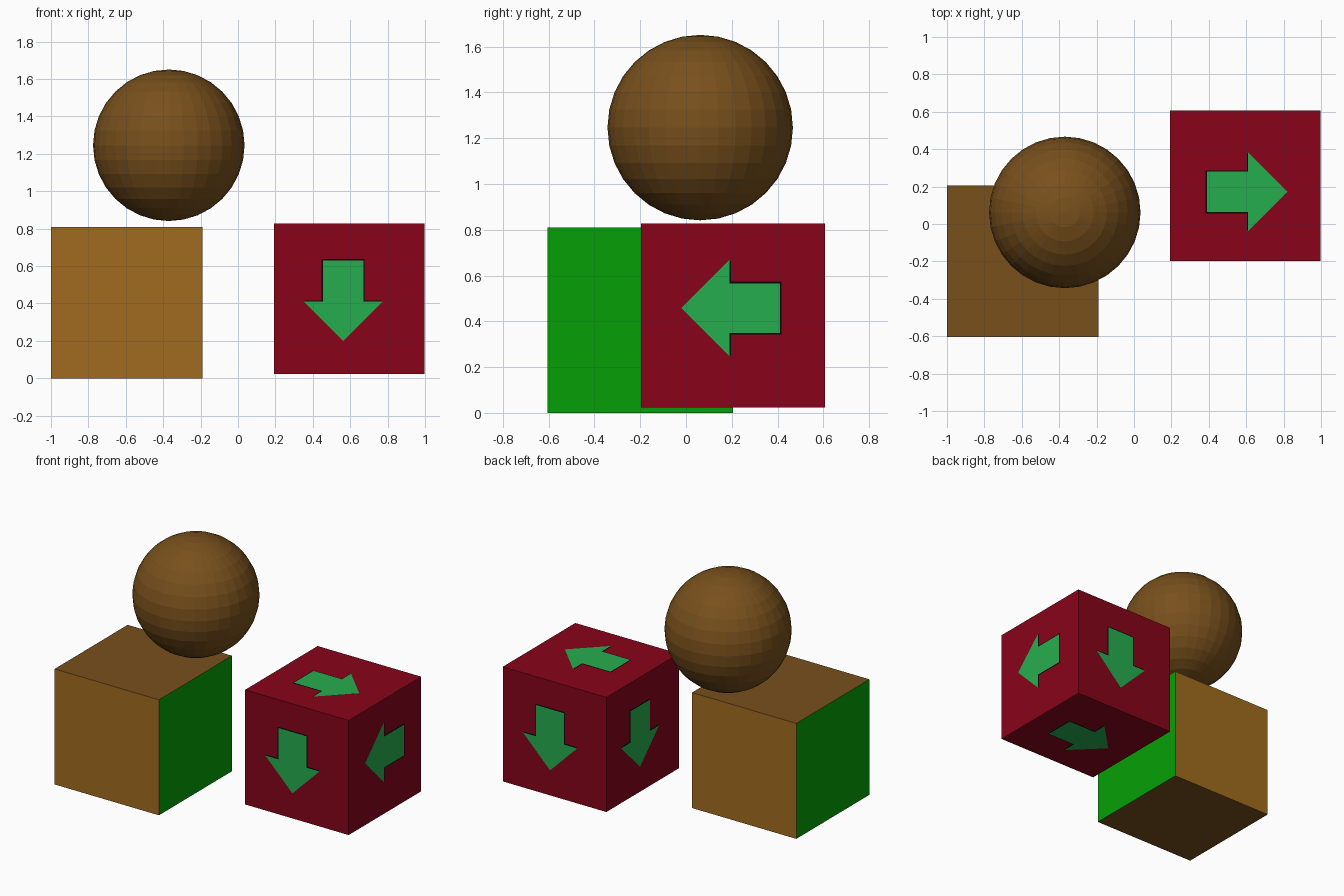
import bpy, bmesh
from mathutils import Vector

if "Cube" in bpy.data.objects:
    bpy.data.objects.remove(bpy.data.objects["Cube"])


def material(name, rgb):
    """Flat material from an 8-bit sRGB colour, stored as linear values."""
    lin = [(c / 255 / 12.92) if c <= 10 else ((c / 255 + 0.055) / 1.055) ** 2.4 for c in rgb]
    m = bpy.data.materials.new(name)
    m.diffuse_color = (*lin, 1)
    m.use_nodes = True
    m.node_tree.nodes["Principled BSDF"].inputs["Base Color"].default_value = m.diffuse_color
    return m


GOLD = material("golden brown", (161, 107, 30))
BROWN = material("dark brown", (120, 80, 28))
GREEN = material("bright green", (6, 160, 6))
RED = material("dark red", (136, 4, 26))
ARROW = material("arrow green", (38, 174, 78))
BLACK = material("black", (6, 6, 6))


def finish(name, bm, mats, loc=(0, 0, 0)):
    mesh = bpy.data.meshes.new(name)
    bm.to_mesh(mesh)
    bm.free()
    for m in mats:
        mesh.materials.append(m)
    ob = bpy.data.objects.new(name, mesh)
    ob.location = loc
    bpy.context.collection.objects.link(ob)
    return ob


# Brown block: golden front and back, green sides, dark top and bottom
bm = bmesh.new()
bmesh.ops.create_cube(bm, size=0.81)
bm.normal_update()
for f in bm.faces:
    n = [abs(c) for c in f.normal]
    f.material_index = n.index(max(n))
finish("brown_block", bm, [GREEN, GOLD, BROWN], (-0.595, -0.2, 0.405))

# Ball hovering above the brown block
bm = bmesh.new()
bmesh.ops.create_uvsphere(bm, u_segments=32, v_segments=16, radius=0.405)
finish("ball", bm, [BROWN], (-0.37, 0.062, 1.246))

# Red block
CENTRE, HALF = Vector((0.595, 0.205, 0.425)), 0.402
bm = bmesh.new()
bmesh.ops.create_cube(bm, size=2 * HALF)
finish("red_block", bm, [RED], CENTRE)


def arrow_plate(name, normal, heading, edge, lift, mat):
    """Flat arrow on one block face, shifted a little to its own right."""
    n, d = Vector(normal), Vector(heading)
    right = d.cross(n)
    side = [(0.225, 0), (0.015 - edge, 0.21), (0.015 - edge, 0.108 + edge),
            (-0.205 - edge, 0.108 + edge)]
    outline = side + [(a, -r) for a, r in reversed(side[1:])]
    bm = bmesh.new()
    face = bm.faces.new([bm.verts.new(n * (HALF + lift) + d * a + right * (r + 0.033))
                         for a, r in outline])
    face.normal_update()
    if face.normal.dot(n) < 0:
        face.normal_flip()
    finish(name, bm, [mat], CENTRE)


# Arrows on all six sides, each over a thin black border
DOWN = (0, 0, -1)
SIDES = {
    "front": ((0, -1, 0), DOWN),
    "back": ((0, 1, 0), DOWN),
    "left": ((-1, 0, 0), DOWN),
    "right": ((1, 0, 0), (0, -1, 0)),
    "top": ((0, 0, 1), (1, 0, 0)),
    "bottom": ((0, 0, -1), (-1, 0, 0)),
}
for side_name, (normal, heading) in SIDES.items():
    arrow_plate(side_name + "_arrow_border", normal, heading, 0.007, 0.0015, BLACK)
    arrow_plate(side_name + "_arrow", normal, heading, 0, 0.003, ARROW)
